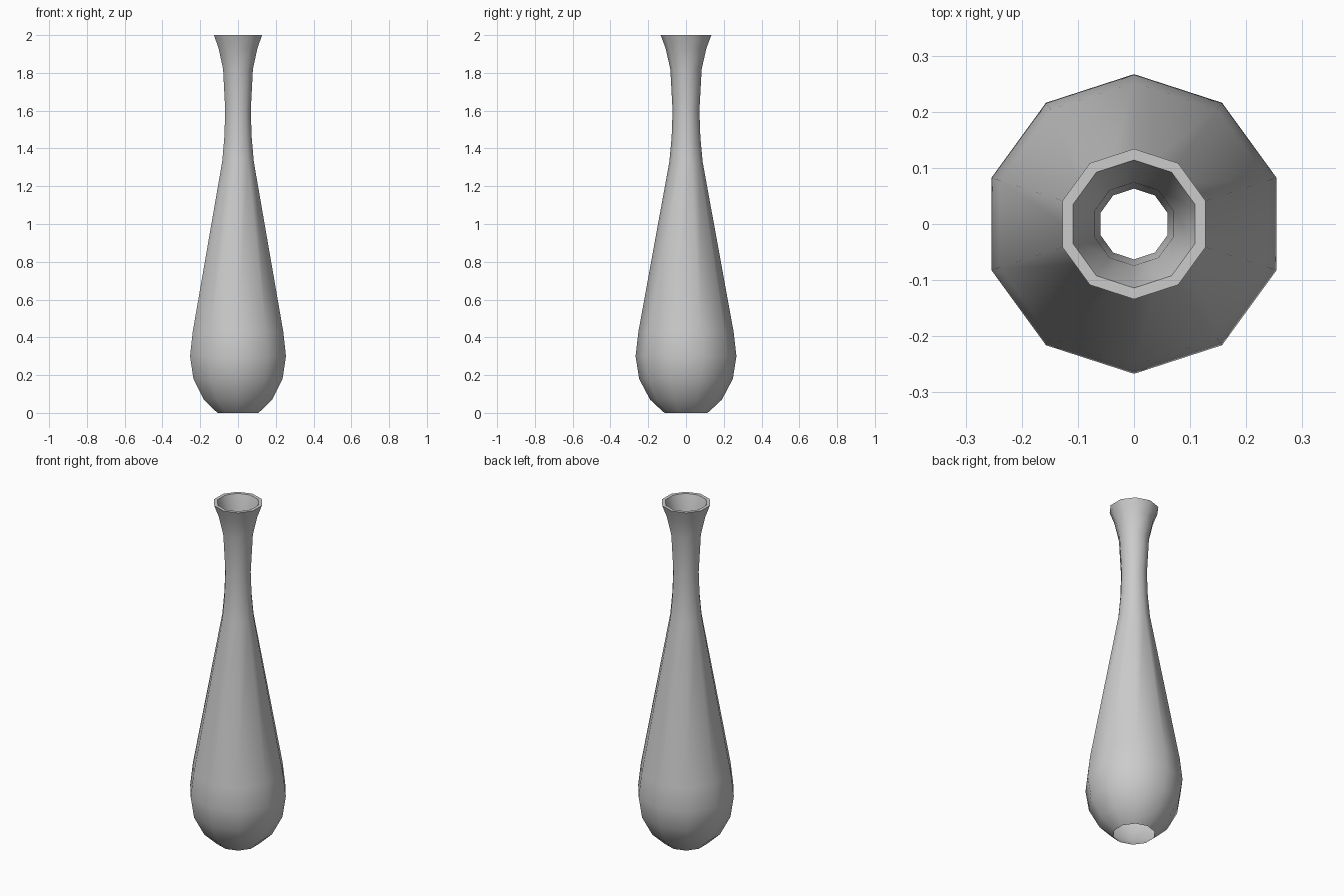
import bpy, bmesh, math

if "Cube" in bpy.data.objects:
    bpy.data.objects.remove(bpy.data.objects["Cube"])

SIDES = 10

# Radius / height profile: outer wall from the open foot up, over the lip, down into the neck
profile = [
    (0.113, 0.0), (0.128, 0.012), (0.190, 0.07), (0.248, 0.18), (0.267, 0.30),
    (0.252, 0.43), (0.088, 1.33), (0.076, 1.46), (0.071, 1.60), (0.083, 1.82),
    (0.108, 1.93), (0.134, 2.0),
    (0.114, 2.0), (0.107, 1.975), (0.074, 1.82), (0.063, 1.60),
]

# Vase body: lathe the profile with corners on the y axis
bm = bmesh.new()
rings = []
for r, z in profile:
    rings.append([bm.verts.new((r * math.cos(a), r * math.sin(a), z))
                  for a in (math.pi / 2 + math.tau * i / SIDES for i in range(SIDES))])
for low, high in zip(rings, rings[1:]):
    for i in range(SIDES):
        j = (i + 1) % SIDES
        bm.faces.new((low[i], low[j], high[j], high[i]))
mesh = bpy.data.meshes.new("vase")
bm.to_mesh(mesh)
bm.free()
vase = bpy.data.objects.new("vase", mesh)
bpy.context.collection.objects.link(vase)

# Smooth sides, crisp lip
bpy.context.view_layer.objects.active = vase
vase.select_set(True)
bpy.ops.object.shade_smooth_by_angle(angle=math.radians(50))
